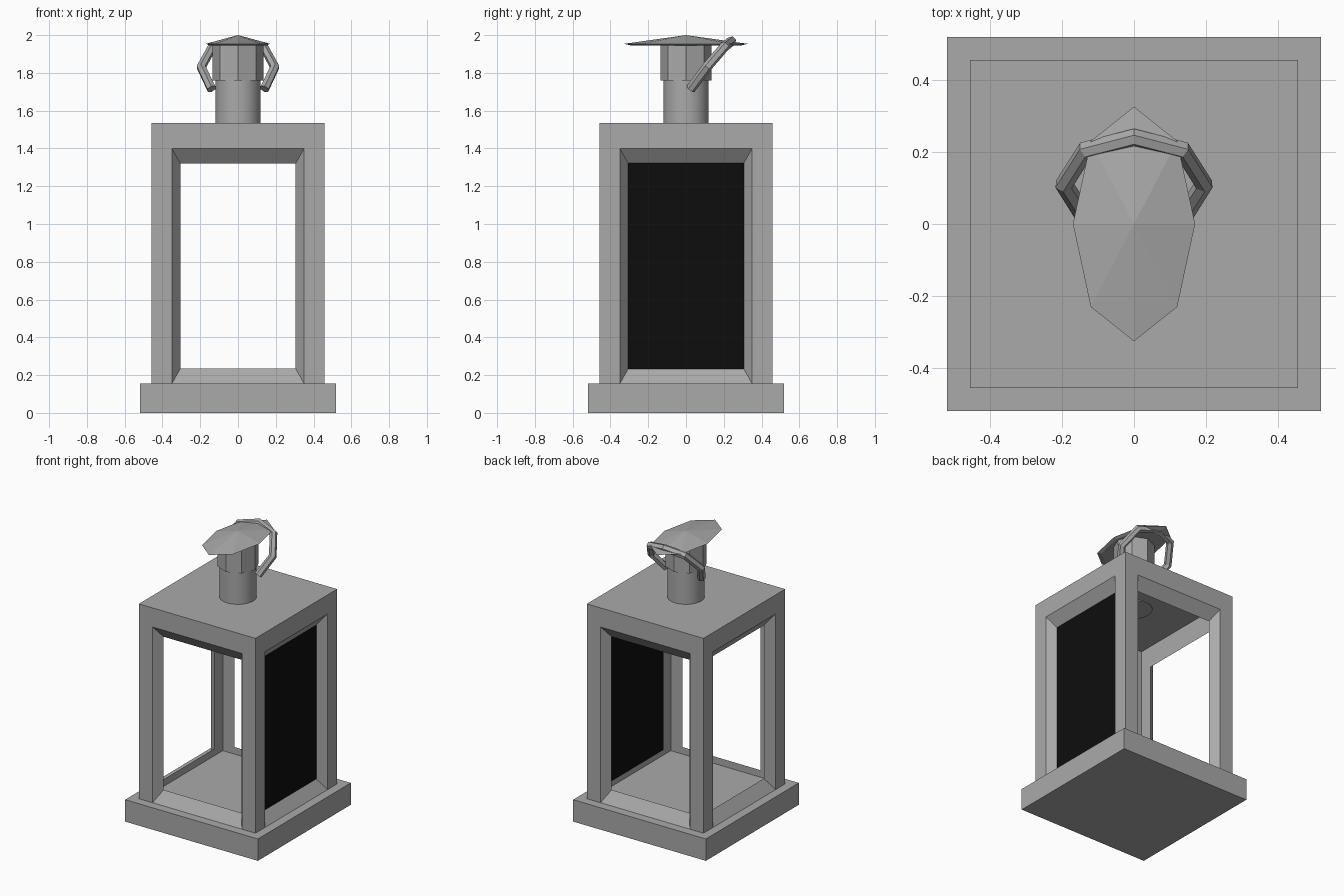
import bpy
import bmesh
from math import cos, sin, pi
from mathutils import Matrix, Vector

if "Cube" in bpy.data.objects:
    bpy.data.objects.remove(bpy.data.objects["Cube"])


def make_material(name, value):
    mat = bpy.data.materials.new(name)
    mat.use_nodes = True
    colour = (value, value, value, 1)
    mat.diffuse_color = colour
    mat.node_tree.nodes["Principled BSDF"].inputs["Base Color"].default_value = colour
    return mat


grey = make_material("grey metal", 0.4)
black = make_material("black panel", 0.004)


def finish(bm, name, mat, smooth=False):
    bmesh.ops.recalc_face_normals(bm, faces=bm.faces)
    mesh = bpy.data.meshes.new(name)
    bm.to_mesh(mesh)
    bm.free()
    mesh.materials.append(mat)
    for poly in mesh.polygons:
        poly.use_smooth = smooth
    obj = bpy.data.objects.new(name, mesh)
    bpy.context.collection.objects.link(obj)
    return obj


def box(name, mat, low, high):
    bm = bmesh.new()
    bmesh.ops.create_cube(bm, size=1)
    low, high = Vector(low), Vector(high)
    for v in bm.verts:
        v.co = (low + high) / 2 + v.co * (high - low)
    return finish(bm, name, mat)


def lathe(name, profile, sides, aspect=1.0, smooth_sides=False):
    """Rings of (radius, z), closed at both ends; radius 0 makes a point."""
    bm = bmesh.new()
    rings = []
    for r, z in profile:
        if r == 0:
            rings.append([bm.verts.new((0, 0, z))] * sides)
        else:
            angles = [2 * pi * i / sides for i in range(sides)]
            rings.append([bm.verts.new((r * cos(a), aspect * r * sin(a), z)) for a in angles])
    for a, b in zip(rings, rings[1:]):
        for i in range(sides):
            j = (i + 1) % sides
            corners = list(dict.fromkeys((a[i], a[j], b[j], b[i])))
            bm.faces.new(corners).smooth = smooth_sides
    for ring in (rings[0], rings[-1]):
        if len(set(ring)) > 2:
            bm.faces.new(ring)
    return finish(bm, name, grey)


# Plinth
box("base", grey, (-0.52, -0.52, 0), (0.52, 0.52, 0.155))

# Hollow body: each side is a set of nested rectangles (half width, bottom, top, depth)
OUT, INN = 0.457, 0.397
LOOPS = [(OUT, 0.125, 1.535, OUT), (0.35, 0.155, 1.40, OUT),
         (0.305, 0.235, 1.32, INN), (INN, 0.185, 1.475, INN)]
bm = bmesh.new()
for quarter in range(4):
    turn = Matrix.Rotation(quarter * pi / 2, 3, "Z")
    rings = []
    for w, low, high, d in LOOPS:
        corners = [(-w, -d, low), (w, -d, low), (w, -d, high), (-w, -d, high)]
        rings.append([bm.verts.new(turn @ Vector(c)) for c in corners])
    for a, b in zip(rings, rings[1:]):
        for i in range(4):
            j = (i + 1) % 4
            bm.faces.new((a[i], a[j], b[j], b[i]))
# Roof, underside, floor and ceiling
for w, low, high, d in (LOOPS[0], LOOPS[-1]):
    for z in (low, high):
        bm.faces.new([bm.verts.new((x * w, y * w, z))
                      for x, y in ((-1, -1), (1, -1), (1, 1), (-1, 1))])
bmesh.ops.remove_doubles(bm, verts=bm.verts, dist=0.0005)
finish(bm, "body_frame", grey)

# Dark panel closing the left side
box("side_panel", black, (0.393, -0.31, 0.225), (0.399, 0.31, 1.33))

# Chimney
pipe = lathe("chimney_pipe", [(0.12, 1.47), (0.12, 1.765)], 32, smooth_sides=True)
pipe.data.polygons[-1].use_smooth = False
bpy.context.view_layer.objects.active = pipe
pipe.select_set(True)
bpy.ops.object.shade_smooth_by_angle()
lathe("chimney_collar", [(0.135, 1.76), (0.135, 1.95)], 8)

# Stretched eight-sided cap with a shallow underside
lathe("chimney_cap", [(0.15, 1.944), (0.17, 1.954), (0, 2.0)], 8, aspect=1.92)

# Tilted carrying handle, bent from straight segments
half = [(0.14, 0.025, 1.715), (0.195, 0.11, 1.83), (0.135, 0.205, 1.94)]
path = half + [(0, 0.24, 1.968)] + [(-x, y, z) for x, y, z in reversed(half)]
curve = bpy.data.curves.new("handle", "CURVE")
curve.dimensions = "3D"
curve.bevel_depth = 0.026
curve.bevel_resolution = 1
curve.use_fill_caps = True
spline = curve.splines.new("POLY")
spline.points.add(len(path) - 1)
for point, co in zip(spline.points, path):
    point.co = (*co, 1)
spline.use_smooth = False
curve.materials.append(grey)
bpy.context.collection.objects.link(bpy.data.objects.new("handle", curve))
